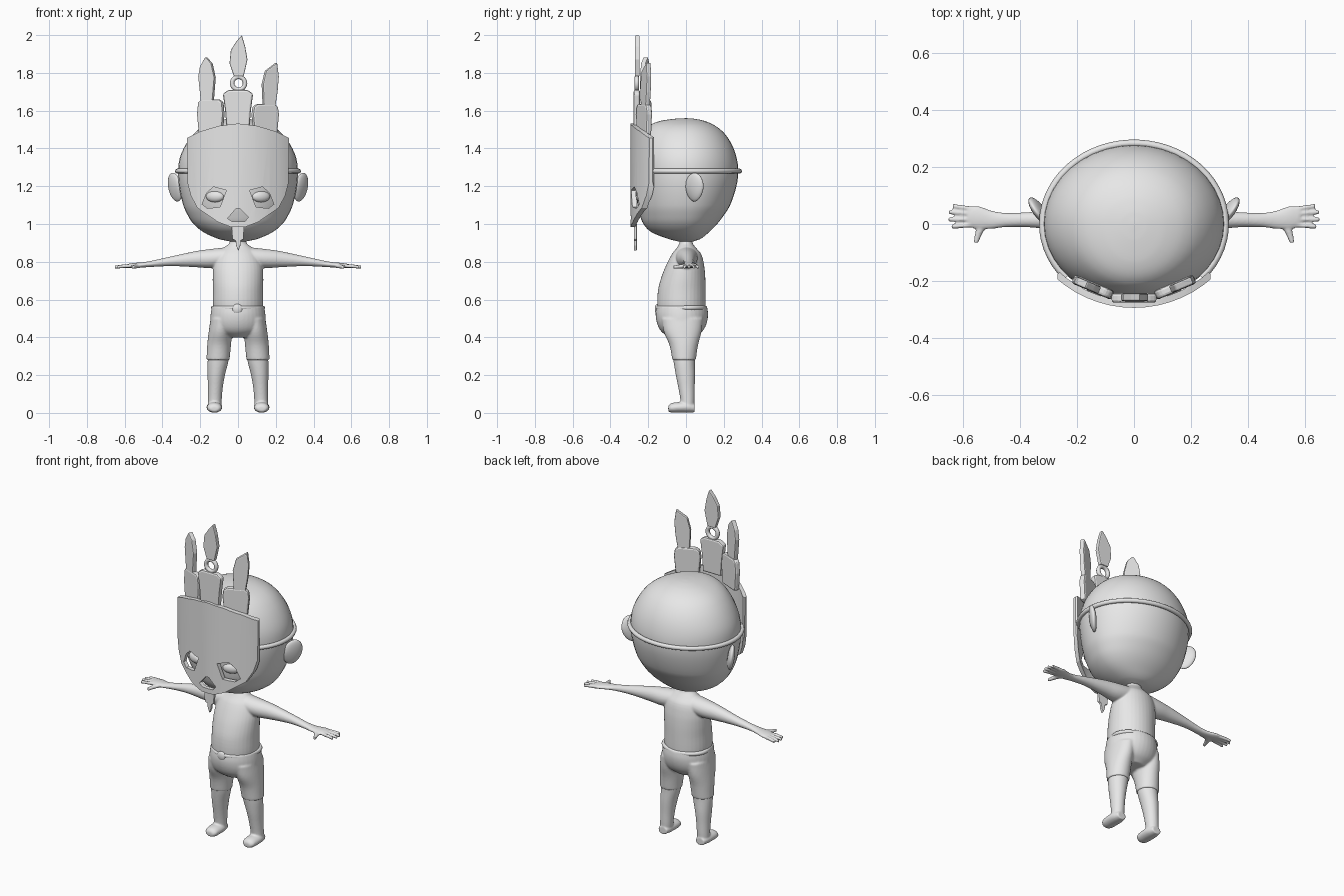
import bpy, bmesh, math
from mathutils import Matrix

if "Cube" in bpy.data.objects:
    bpy.data.objects.remove(bpy.data.objects["Cube"])

grey = bpy.data.materials.new("plain grey")
grey.diffuse_color = (0.8, 0.8, 0.8, 1)
grey.use_nodes = True
grey.node_tree.nodes["Principled BSDF"].inputs["Base Color"].default_value = grey.diffuse_color


def finish(name, bm, angle=35):
    bmesh.ops.recalc_face_normals(bm, faces=bm.faces)
    me = bpy.data.meshes.new(name)
    bm.to_mesh(me)
    bm.free()
    me.materials.append(grey)
    ob = bpy.data.objects.new(name, me)
    bpy.context.collection.objects.link(ob)
    bpy.ops.object.select_all(action='DESELECT')
    ob.select_set(True)
    bpy.context.view_layer.objects.active = ob
    if angle:
        bpy.ops.object.shade_smooth_by_angle(angle=math.radians(angle))
    return ob


def flow(rows, steps=4):
    """Smooth curve through rows of numbers, the first column staying even."""
    out = []
    for i in range(len(rows) - 1):
        a, b, c, d = rows[max(i - 1, 0)], rows[i], rows[i + 1], rows[min(i + 2, len(rows) - 1)]
        for k in range(steps):
            t = k / steps
            row = [b[0] + (c[0] - b[0]) * t]
            for j in range(1, len(b)):
                m0 = (c[j] - a[j]) / (c[0] - a[0]) * (c[0] - b[0])
                m1 = (d[j] - b[j]) / (d[0] - b[0]) * (c[0] - b[0])
                row.append((2*t**3 - 3*t*t + 1) * b[j] + (t**3 - 2*t*t + t) * m0
                           + (3*t*t - 2*t**3) * c[j] + (t**3 - t*t) * m1)
            out.append(row)
    return out + [list(rows[-1])]


def loft(bm, axis, sections, side=1, n=36):
    """Elliptical rings (position, centre_u, centre_v, radius_u, radius_v) along an axis."""
    order = {'x': (2, 0, 1), 'y': (1, 2, 0), 'z': (0, 1, 2)}[axis]
    rings = []
    for t, cu, cv, ru, rv in flow(sections):
        ring = []
        for i in range(n):
            a = 2 * math.pi * i / n
            p = (cu + ru * math.cos(a), cv + rv * math.sin(a), t)
            x, y, z = (p[k] for k in order)
            ring.append(bm.verts.new((x * side, y, z)))
        rings.append(ring)
    for a, b in zip(rings, rings[1:]):
        for i in range(n):
            j = (i + 1) % n
            bm.faces.new((a[i], a[j], b[j], b[i]))
    bm.faces.new(rings[0])
    bm.faces.new(rings[-1])


def fuse(ob, voxel, smooth):
    """Blend overlapping volumes into one skin."""
    r = ob.modifiers.new("fuse", 'REMESH')
    r.mode, r.voxel_size, r.use_smooth_shade = 'VOXEL', voxel, True
    s = ob.modifiers.new("soften", 'SMOOTH')
    s.factor, s.iterations = 0.5, smooth


def prism(name, outline, y0, y1, at=(0, 0), turn=0, bevel=0):
    """Front-view outline given thickness, turned about z and placed in plan."""
    bm = bmesh.new()
    f = bm.faces.new([bm.verts.new((x, y0, z)) for x, z in outline])
    ext = bmesh.ops.extrude_face_region(bm, geom=[f])
    for v in ext['geom']:
        if isinstance(v, bmesh.types.BMVert):
            v.co.y = y1
    bm.transform(Matrix.Translation((at[0], at[1], 0)) @ Matrix.Rotation(turn, 4, 'Z'))
    ob = finish(name, bm, 0)
    if bevel:
        b = ob.modifiers.new("soft edge", 'BEVEL')
        b.width, b.segments = bevel, 2
    return ob


def ellipsoid(name, loc, scale, turn=0, mirror=True, lean=0):
    bm = bmesh.new()
    bmesh.ops.create_uvsphere(bm, u_segments=20, v_segments=14, radius=1)
    bm.transform(Matrix.Rotation(turn, 4, 'Z') @ Matrix.Diagonal((*scale, 1)))
    for v in bm.verts:
        v.co.x += lean * v.co.z
        if lean:  # narrower towards the lobe
            v.co.y *= 1 + 2.2 * min(v.co.z, 0)
    bm.transform(Matrix.Translation(loc))
    ob = finish(name, bm, 180)
    if mirror:
        ob.modifiers.new("other side", 'MIRROR')
    return ob


def band(name, rx, front, back, z, r, a0, a1):
    """Round cord following an oval from angle a0 to a1."""
    cu = bpy.data.curves.new(name, 'CURVE')
    cu.dimensions, cu.bevel_depth, cu.bevel_resolution = '3D', r, 2
    full = a1 - a0 >= 360
    n = 44
    sp = cu.splines.new('POLY')
    sp.points.add(n - 1)
    for i, p in enumerate(sp.points):
        a = math.radians(a0 + (a1 - a0) * i / (n if full else n - 1))
        s = math.sin(a)
        p.co = (rx * math.cos(a), s * (back if s > 0 else front), z, 1)
    sp.use_cyclic_u = full
    cu.materials.append(grey)
    bpy.context.collection.objects.link(bpy.data.objects.new(name, cu))


# Head: oval rings with a fuller front, (height, half width, front, back)
bm = bmesh.new()
profile = [(.905, .03, .03, .03), (.92, .10, .09, .075), (.955, .18, .18, .12), (1.0, .235, .225, .165),
           (1.05, .268, .245, .203), (1.1, .29, .257, .234), (1.2, .312, .268, .267), (1.28, .317, .27, .277),
           (1.35, .308, .266, .268), (1.42, .277, .253, .243), (1.48, .232, .228, .203), (1.52, .18, .195, .155),
           (1.545, .115, .14, .10), (1.557, .05, .06, .045), (1.56, .006, .006, .006)]
loft(bm, 'z', [(z, 0, 0, rx, 1) for z, rx, f, b in profile], n=40)
half = {round(z, 4): (f, b) for z, rx, f, b in flow(profile)}
for v in bm.verts:
    f, b = half[min(half, key=lambda z: abs(z - v.co.z))]
    v.co.y *= f if v.co.y < 0 else b
finish("head", bm, 60)

# Ears and half closed eyes
ellipsoid("ears", (.333, .045, 1.195), (.02, .058, .076), math.radians(-35), lean=.16)
ellipsoid("eyes", (.122, -.236, 1.145), (.05, .022, .03), math.radians(20))

# Body: torso, neck, arms, hands, legs and feet
bm = bmesh.new()
loft(bm, 'z', [(.48, 0, -.02, .12, .12), (.56, 0, -.024, .133, .128), (.65, 0, -.022, .133, .126),
               (.72, 0, -.014, .134, .116), (.78, 0, -.005, .13, .101), (.84, 0, .003, .11, .078),
               (.875, 0, .002, .075, .05), (.9, 0, 0, .045, .035), (.94, 0, 0, .046, .04)])
for s in (1, -1):
    # arm and palm: x, then y and z centre, then y and z radius
    loft(bm, 'x', [(.06, .003, .825, .06, .052), (.14, .006, .817, .054, .051), (.22, .01, .814, .042, .043),
                   (.35, .015, .803, .028, .026), (.45, .014, .79, .025, .017), (.5, .015, .784, .032, .014),
                   (.55, .023, .781, .041, .013), (.583, .026, .778, .037, .011)], s)
    # fingers
    for base, tip, end in ((.054, .064, .638), (.036, .042, .652), (.016, .016, .654), (-.004, -.009, .642)):
        loft(bm, 'x', [(.57, base, .778, .0085, .010), (.61, (base + tip) / 2, .776, .0085, .010),
                       (end, tip, .772, .0075, .009)], s, 10)
    # thumb
    loft(bm, 'y', [(-.066, .772, .556, .009, .009), (-.03, .775, .545, .011, .014),
                   (.01, .778, .525, .011, .024)], s, 12)
    # leg
    loft(bm, 'z', [(.012, .125, .005, .034, .036), (.06, .123, .008, .036, .037), (.13, .12, .003, .039, .043),
                   (.2, .115, -.003, .046, .051), (.28, .105, -.01, .055, .057), (.42, .09, -.015, .05, .07),
                   (.5, .08, -.02, .05, .08)], s)
    # foot
    loft(bm, 'y', [(-.094, .022, .125, .014, .022), (-.08, .026, .125, .024, .036), (-.04, .029, .125, .028, .041),
                   (.01, .03, .125, .029, .039), (.046, .025, .125, .022, .028)], s)
fuse(finish("body", bm), .005, 4)

# Shorts: hips with two short sleeves
bm = bmesh.new()
loft(bm, 'z', [(.4, 0, -.02, .07, .07), (.43, 0, -.022, .125, .108), (.47, 0, -.022, .145, .13),
               (.52, 0, -.022, .145, .139), (.565, 0, -.022, .138, .134)])
for s in (1, -1):
    loft(bm, 'z', [(.28, .106, -.01, .061, .062), (.36, .1, -.012, .063, .076),
                   (.43, .093, -.018, .062, .10), (.5, .085, -.02, .06, .11)], s)
fuse(finish("shorts", bm), .006, 4)

# Belt and round buckle
band("belt", .131, .149, .1, .556, .012, 0, 360)
ellipsoid("buckle", (-.003, -.153, .55), (.027, .012, .027), mirror=False)

# Strap holding the mask
band("strap", .321, .28, .284, 1.28, .013, -42, 222)

# Mask: curved plate trimmed to an outline, with eye and mouth openings
R, CY, N = .4126, .1176, 14
bm = bmesh.new()
arc = [math.asin(.278 / R) * (2 * i / N - 1) for i in range(N + 1)]
plan = [(r * math.sin(a), CY - r * math.cos(a))
        for r, seq in ((R, arc), (R - .024, arc[::-1])) for a in seq]
low = [bm.verts.new((x, y, .9)) for x, y in plan]
high = [bm.verts.new((x, y, 1.65)) for x, y in plan]
M = len(plan)
for i in range(M):
    j = (i + 1) % M
    bm.faces.new((low[i], low[j], high[j], high[i]))
for i in range(N):
    for ring in (low, high):
        bm.faces.new((ring[i], ring[i + 1], ring[M - 2 - i], ring[M - 1 - i]))
mask = finish("mask", bm, 0)
edge = [(.04, .985), (.106, 1.01), (.215, 1.085), (.25, 1.15), (.268, 1.22), (.27, 1.455), (.2, 1.49), (.1, 1.52)]
outline = edge + [(0, 1.532)] + [(-x, z) for x, z in edge[::-1]]
eye = [(.062, 1.178), (.13, 1.197), (.165, 1.165), (.19, 1.105), (.162, 1.083), (.095, 1.09)]
mouth = [(-.055, 1.03), (-.03, 1.013), (.035, 1.013), (.055, 1.035), (.01, 1.082), (-.01, 1.082)]
for shape, op in ((outline, 'INTERSECT'), (eye, 'DIFFERENCE'),
                  ([(-x, z) for x, z in eye], 'DIFFERENCE'), (mouth, 'DIFFERENCE')):
    cutter = prism("cutter", shape, -.5, 0)
    mod = mask.modifiers.new("trim", 'BOOLEAN')
    mod.operation, mod.solver, mod.object = op, 'EXACT', cutter
    bpy.context.view_layer.objects.active = mask
    bpy.ops.object.modifier_apply(modifier=mod.name)
    bpy.data.objects.remove(cutter)
mask.select_set(True)
bpy.ops.object.shade_smooth_by_angle(angle=math.radians(20))

# Chin ornament hanging below the mask
prism("chin_ornament", [(-.035, 1.0), (-.03, .92), (-.013, .912), (-.01, .885), (.002, .858), (.012, .885),
                        (.015, .912), (.03, .92), (.033, 1.0)], -.276, -.26, bevel=.003)

# Crown: middle block, ring and feather
prism("crown_middle", [(-.06, 1.5), (-.068, 1.6), (-.08, 1.69), (-.05, 1.71), (.05, 1.71), (.08, 1.69),
                       (.068, 1.6), (.06, 1.5)], -.017, .017, (0, -.26), bevel=.01)
bpy.ops.mesh.primitive_torus_add(location=(.003, -.26, 1.745), rotation=(math.pi / 2, 0, 0), major_radius=.034,
                                 minor_radius=.012, major_segments=24, minor_segments=8)
ring = bpy.context.object
ring.name = "crown_ring"
ring.data.materials.append(grey)
bpy.ops.object.shade_smooth()
prism("feather_middle", [(-.022, 1.782), (-.045, 1.85), (-.038, 1.92), (-.01, 1.965), (.02, 2.0), (.038, 1.94),
                         (.05, 1.87), (.03, 1.782)], -.013, .013, (0, -.258), bevel=.005)

# Crown sides: blocks and feathers following the curve of the mask
left = [(-.03, 1.64), (-.046, 1.78), (-.036, 1.835), (-.004, 1.885), (.03, 1.85), (.048, 1.775), (.036, 1.64)]
right = [(-.034, 1.61), (-.04, 1.74), (-.022, 1.81), (.042, 1.855), (.052, 1.78), (.045, 1.7), (.03, 1.61)]
for s, label, top, feather in ((-1, "left", 1.66, left), (1, "right", 1.635, right)):
    at, turn = (s * .144, -.222), s * math.radians(23)
    prism("crown_" + label, [(-.065, 1.47), (-.076, 1.58), (-.07, top - .015), (-.05, top), (.05, top),
                             (.07, top - .015), (.076, 1.58), (.065, 1.47)], -.017, .017, at, turn, .01)
    prism("feather_" + label, feather, -.014, .014, (s * .165, -.215), turn, .006)
